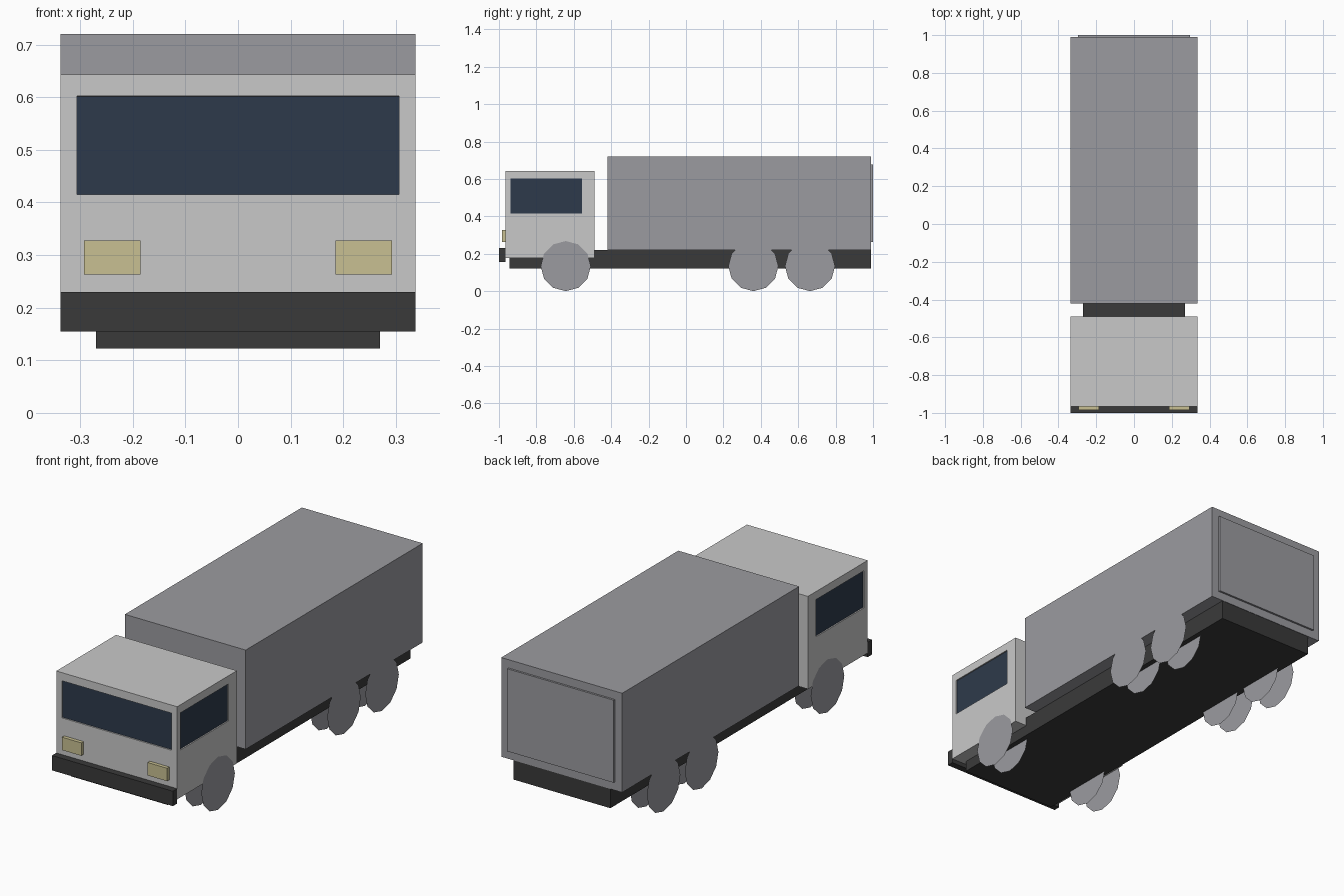
import bpy, bmesh, math
from mathutils import Vector

cube = bpy.data.objects.get("Cube")
if cube:
    bpy.data.objects.remove(cube, do_unlink=True)


def material(name, r, g, b):
    m = bpy.data.materials.new(name)
    m.use_nodes = True
    m.diffuse_color = (r, g, b, 1)
    m.node_tree.nodes["Principled BSDF"].inputs["Base Color"].default_value = (r, g, b, 1)
    return m


GREY = material("cargo grey", 0.33, 0.33, 0.352)
PALE = material("cab pale grey", 0.584, 0.584, 0.584)
DARK = material("chassis charcoal", 0.042, 0.042, 0.042)
GLASS = material("window blue", 0.027, 0.042, 0.07)
LAMP = material("headlight yellow", 0.58, 0.53, 0.29)


def add_object(name, bm, *mats):
    mesh = bpy.data.meshes.new(name)
    bm.to_mesh(mesh)
    bm.free()
    for m in mats:
        mesh.materials.append(m)
    obj = bpy.data.objects.new(name, mesh)
    bpy.context.collection.objects.link(obj)
    return obj


def box_mesh(xs, ys, zs):
    bm = bmesh.new()
    bmesh.ops.create_cube(bm, size=1)
    for v in bm.verts:
        v.co = [lo if c < 0 else hi for c, (lo, hi) in zip(v.co, (xs, ys, zs))]
    bm.normal_update()
    return bm


def box(name, xs, ys, zs, mat):
    return add_object(name, box_mesh(xs, ys, zs), mat)


# Chassis, bumper and cargo body with a raised rear door
box("chassis", (-0.27, 0.27), (-0.945, 0.988), (0.122, 0.22), DARK)
box("front_bumper", (-0.337, 0.337), (-1.0, -0.966), (0.155, 0.23), DARK)
box("cargo_box", (-0.337, 0.337), (-0.42, 0.99), (0.22, 0.72), GREY)
box("rear_door", (-0.297, 0.297), (0.99, 1.0), (0.262, 0.678), GREY)

# Cab with windows inset into the front and both sides
DEPTH = 0.006
cab = box_mesh((-0.337, 0.337), (-0.966, -0.49), (0.176, 0.643))
window_limits = ((-0.306, 0.306), (-0.938, -0.556), (0.415, 0.602))
walls = [f for f in cab.faces if f.normal.y < -0.5 or abs(f.normal.x) > 0.5]
for wall in walls:
    normal = wall.normal.copy()
    axis = 0 if abs(normal.x) > 0.5 else 1
    centre = wall.calc_center_median()
    bmesh.ops.inset_individual(cab, faces=[wall], thickness=0.02)
    # Fit the frame to the window opening
    for v in wall.verts:
        for i, (lo, hi) in enumerate(window_limits):
            if i != axis:
                v.co[i] = lo if v.co[i] < centre[i] else hi
    # Sink the glass, leaving pale reveals around it
    bmesh.ops.inset_individual(cab, faces=[wall], thickness=0.0005)
    for v in wall.verts:
        v.co -= normal * DEPTH
    wall.material_index = 1
add_object("cab", cab, PALE, GLASS)

# Headlights
for side, s in (("left", 1), ("right", -1)):
    xs = sorted((s * 0.185, s * 0.293))
    box(side + "_headlight", xs, (-0.984, -0.966), (0.263, 0.328), LAMP)


# Wheels: an outer and an inner disc on each axle end
def wheel(name, s, y, radius=0.134, sides=12):
    bm = bmesh.new()
    for x, facing in ((0.339, 1), (0.244, -1)):
        rim = []
        for i in range(sides):
            a = math.tau * i / sides * s * facing
            rim.append(bm.verts.new((s * x, y + radius * math.cos(a),
                                     radius + radius * math.sin(a))))
        bm.faces.new(rim)
    add_object(name, bm, GREY)


for axle, y in (("front", -0.643), ("middle", 0.36), ("rear", 0.663)):
    for side, s in (("left", 1), ("right", -1)):
        wheel(f"{axle}_{side}_wheel", s, y)
